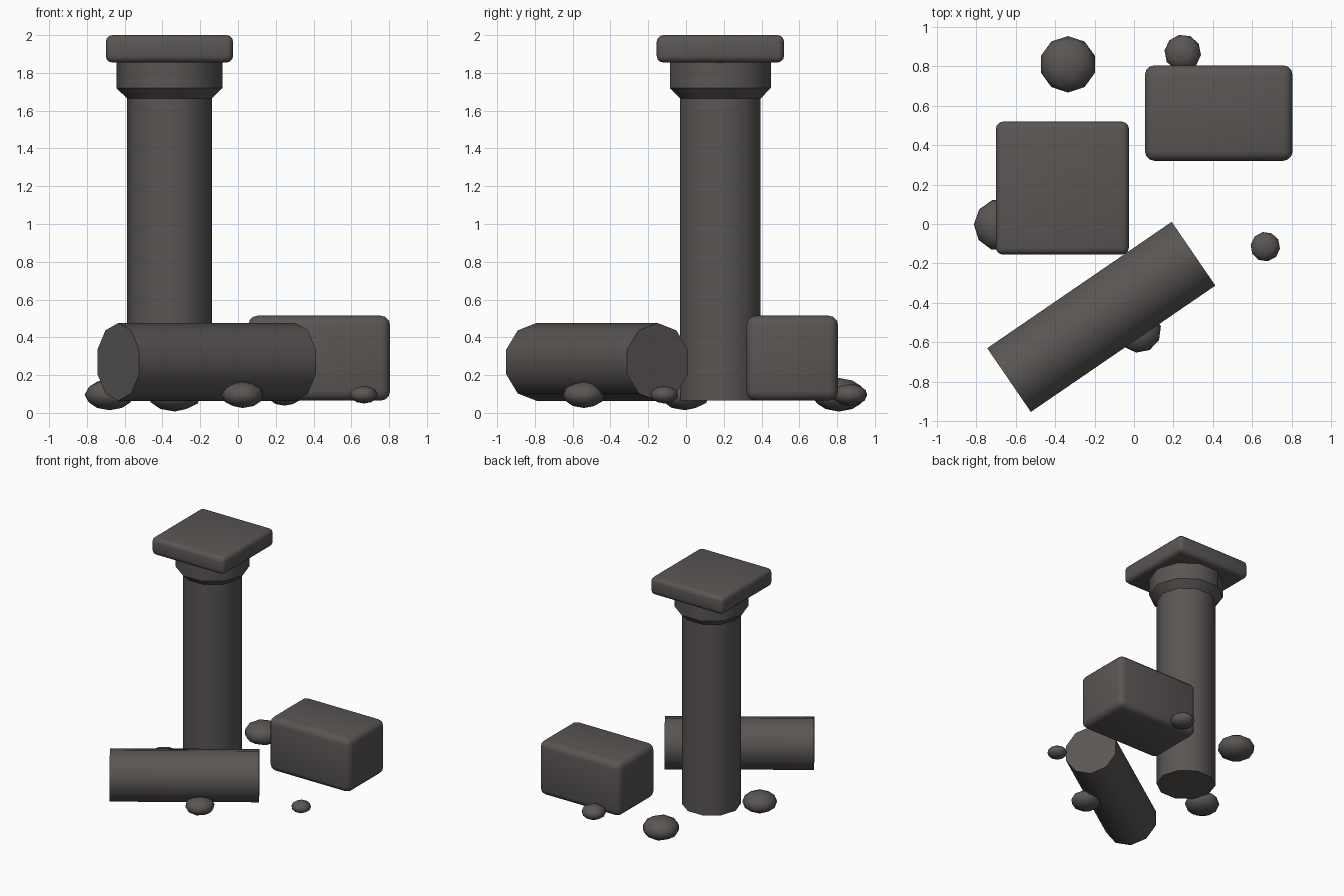
import bpy, bmesh, math
from mathutils import Matrix, Vector

if "Cube" in bpy.data.objects:
    bpy.data.objects.remove(bpy.data.objects["Cube"])

stone = bpy.data.materials.new("dark_stone")
stone.diffuse_color = (0.10, 0.092, 0.088, 1)
stone.use_nodes = True
stone.node_tree.nodes["Principled BSDF"].inputs["Base Color"].default_value = stone.diffuse_color


def finish(name, bm, loc, rot=(0, 0, 0), angle=40):
    bmesh.ops.recalc_face_normals(bm, faces=bm.faces)
    me = bpy.data.meshes.new(name)
    bm.to_mesh(me)
    bm.free()
    ob = bpy.data.objects.new(name, me)
    bpy.context.collection.objects.link(ob)
    ob.location, ob.rotation_euler = loc, rot
    me.materials.append(stone)
    bpy.ops.object.select_all(action='DESELECT')
    ob.select_set(True)
    bpy.context.view_layer.objects.active = ob
    bpy.ops.object.shade_smooth_by_angle(angle=math.radians(angle))
    return ob


def turned(name, profile, loc, rot=(0, 0, 0), sides=10):
    """Closed ten-sided solid from (radius, height) pairs."""
    bm = bmesh.new()
    rings = [[bm.verts.new((r * math.cos(math.tau * i / sides),
                            r * math.sin(math.tau * i / sides), z))
              for i in range(sides)] for r, z in profile]
    for a, b in zip(rings, rings[1:]):
        for i in range(sides):
            j = (i + 1) % sides
            bm.faces.new((a[i], a[j], b[j], b[i]))
    bm.faces.new(rings[0])
    bm.faces.new(rings[-1])
    return finish(name, bm, loc, rot)


def slab(name, size, loc, bevel):
    bm = bmesh.new()
    bmesh.ops.create_cube(bm, size=1)
    bmesh.ops.scale(bm, vec=size, verts=bm.verts)
    bmesh.ops.bevel(bm, geom=bm.edges[:], offset=bevel, segments=3,
                    profile=0.5, affect='EDGES')
    return finish(name, bm, loc)


def pebble(name, x, y, r, turn):
    bm = bmesh.new()
    bmesh.ops.create_icosphere(bm, subdivisions=2, radius=r)
    bmesh.ops.scale(bm, vec=(1, 1, 0.62), verts=bm.verts)
    return finish(name, bm, (x, y, 0.096), (0, 0, turn), 60)


# Standing column with its capital
cx, cy = -0.363, 0.182
turned("column_shaft", [(0.2245, 0.065), (0.2245, 1.68)], (cx, cy, 0))
turned("capital_collar", [(0.2245, 1.665), (0.281, 1.72), (0.281, 1.87)], (cx, cy, 0))
slab("capital_slab", (0.674, 0.674, 0.145), (cx, cy, 1.9275), 0.035)

# Fallen drum, laid along its own axis
axis = math.radians(34.4)
turned("fallen_drum", [(0.206, -0.567), (0.206, 0.567)],
       (-0.166, -0.471, 0.27), (0, math.pi / 2, axis))

# Loose block
slab("fallen_block", (0.75, 0.485, 0.45), (0.43, 0.5625, 0.29), 0.05)

# Scattered rubble
for i, (x, y, r, t) in enumerate([
        (-0.68, -0.005, 0.132, 0.3), (-0.335, 0.81, 0.143, 0.0),
        (0.025, -0.54, 0.113, 0.5), (0.247, 0.868, 0.093, 0.2),
        (0.666, -0.115, 0.075, 0.8)]):
    pebble(f"rubble_{i + 1}", x, y, r, t)
